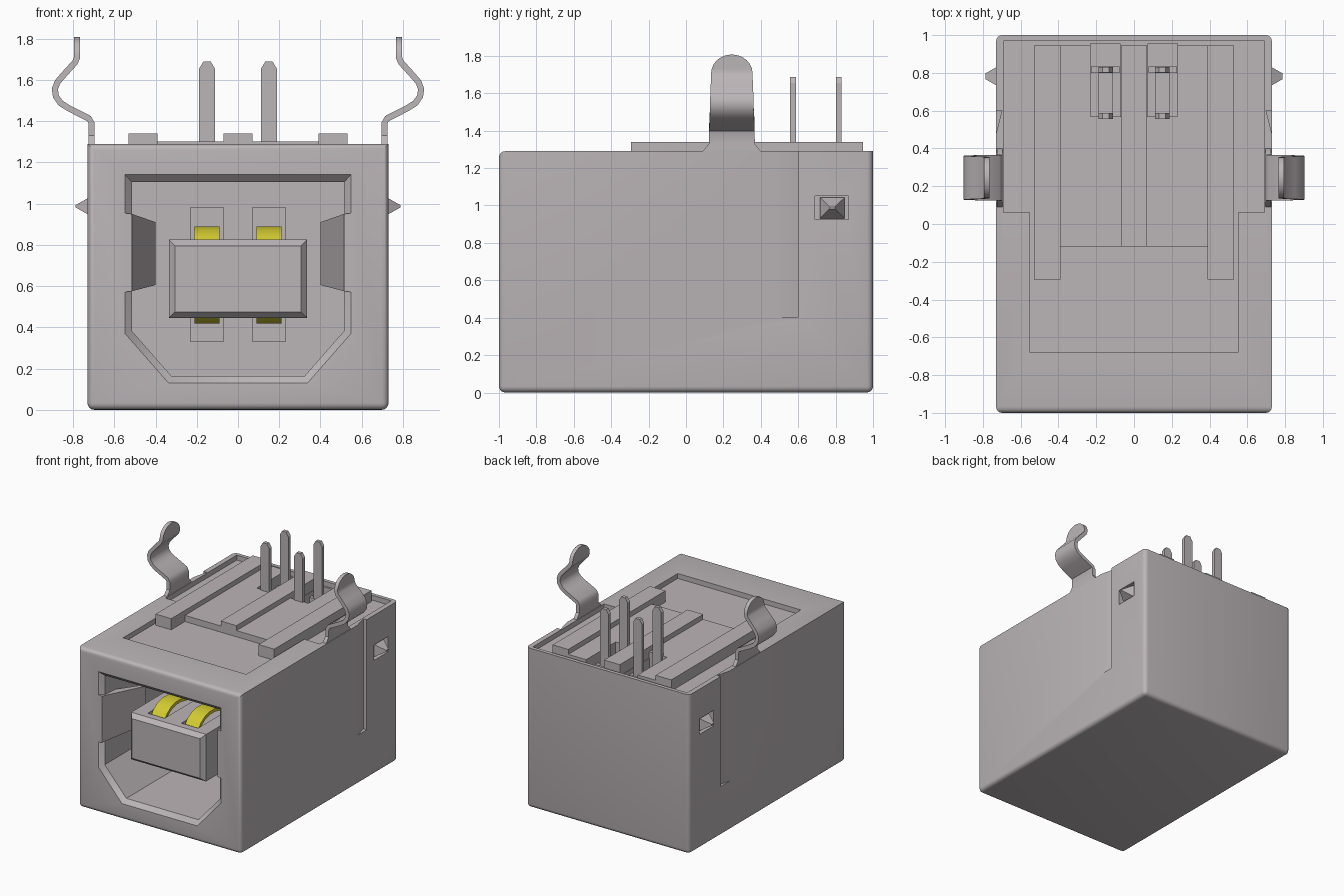
import bpy, bmesh, math
from mathutils import Vector

old = bpy.data.objects.get("Cube")
if old:
    bpy.data.objects.remove(old, do_unlink=True)


def material(name, rgb):
    m = bpy.data.materials.new(name)
    m.use_nodes = True
    m.diffuse_color = (*rgb, 1)
    m.node_tree.nodes["Principled BSDF"].inputs["Base Color"].default_value = (*rgb, 1)
    return m


GREY = material("warm grey", (0.50, 0.462, 0.478))
YELLOW = material("contact yellow", (0.64, 0.59, 0.03))


def finish(name, bm, mat=GREY, smooth=False):
    bmesh.ops.recalc_face_normals(bm, faces=bm.faces)
    me = bpy.data.meshes.new(name)
    bm.to_mesh(me)
    bm.free()
    me.materials.append(mat)
    ob = bpy.data.objects.new(name, me)
    bpy.context.collection.objects.link(ob)
    if smooth:
        soften(ob)
    return ob


def activate(ob):
    bpy.ops.object.select_all(action='DESELECT')
    ob.select_set(True)
    bpy.context.view_layer.objects.active = ob


def soften(ob):
    activate(ob)
    bpy.ops.object.shade_smooth_by_angle(angle=math.radians(35))


def loft(name, rings, mat=GREY, smooth=False):
    """Skin a closed solid through rings of equal point count."""
    bm = bmesh.new()
    vs = [[bm.verts.new(p) for p in r] for r in rings]
    n = len(rings[0])
    for a, b in zip(vs, vs[1:]):
        for i in range(n):
            bm.faces.new((a[i], a[(i + 1) % n], b[(i + 1) % n], b[i]))
    bm.faces.new(vs[0])
    bm.faces.new(vs[-1])
    return finish(name, bm, mat, smooth)


def rect_y(x0, x1, z0, z1, y):
    return [(x0, y, z0), (x1, y, z0), (x1, y, z1), (x0, y, z1)]


def box(name, x0, x1, y0, y1, z0, z1):
    return loft(name, [rect_y(x0, x1, z0, z1, y0), rect_y(x0, x1, z0, z1, y1)])


def cut(ob, cutter):
    cutter.hide_render = True
    activate(ob)
    m = ob.modifiers.new("cut", 'BOOLEAN')
    m.operation = 'DIFFERENCE'
    m.solver = 'EXACT'
    m.object = cutter
    bpy.ops.object.modifier_apply(modifier=m.name)
    bpy.data.objects.remove(cutter, do_unlink=True)


def ribbon(name, path, halves, thick, place, mat=GREY):
    """Strip along a 2D path; place(u, v, w) maps to 3D, w is across the strip."""
    rings = []
    for i, (p, h) in enumerate(zip(path, halves)):
        a = Vector(path[max(i - 1, 0)])
        b = Vector(path[min(i + 1, len(path) - 1)])
        t = (b - a).normalized()
        n = Vector((-t.y, t.x)) * thick / 2
        p = Vector(p)
        q, r = p + n, p - n
        rings.append([place(q.x, q.y, -h), place(q.x, q.y, h),
                      place(r.x, r.y, h), place(r.x, r.y, -h)])
    return loft(name, rings, mat, True)


# Housing with rounded bottom, corner and front edges
housing = box("housing", -0.73, 0.73, -1, 1, 0, 1.29)
bm = bmesh.new()
bm.from_mesh(housing.data)
edges = []
for e in bm.edges:
    a, b = (v.co for v in e.verts)
    low = a.z < 0.1 and b.z < 0.1
    upright = abs(a.z - b.z) > 1
    front_top = a.z > 1 and b.z > 1 and a.y < 0 and b.y < 0
    if low or upright or front_top:
        edges.append(e)
bmesh.ops.bevel(bm, geom=edges, offset=0.033, segments=4, profile=0.5, affect='EDGES')
bm.to_mesh(housing.data)
bm.free()


# Front socket: chamfered mouth leading into the cavity
def mouth(w, top, shoulder, bw, bottom, y):
    return [(-w, y, top), (-w, y, shoulder), (-bw, y, bottom),
            (bw, y, bottom), (w, y, shoulder), (w, y, top)]


outer = (0.548, 1.14, 0.37, 0.337, 0.13)
inner = (0.515, 1.105, 0.383, 0.322, 0.163)
cut(housing, loft("socket_cutter", [mouth(*outer, -1.05), mouth(*outer, -1.0),
                                    mouth(*inner, -0.965), mouth(*inner, 0.15)]))

# Open underside of the shell, leaving a U-shaped plate and thin rims
cut(housing, box("top_cutter_front", -0.55, 0.55, -0.68, 0.2, 1.25, 1.4))
cut(housing, box("top_cutter_rear", -0.69, 0.69, 0.06, 0.97, 1.25, 1.4))

for s in (-1, 1):
    # Contact recesses in the socket's rear wall
    cut(housing, box("wall_cutter", s * 0.15 - 0.08, s * 0.15 + 0.08, 0.1, 0.3, 0.33, 0.98))
    # Pin slots
    cut(housing, box("slot_cutter", s * 0.152 - 0.078, s * 0.152 + 0.078, 0.57, 0.955, 1.08, 1.4))
    # Window around each latch barb
    cut(housing, box("window_cutter", s * 0.755 - 0.075, s * 0.755 + 0.075,
                     0.69, 0.87, 0.925, 1.05))
    # Side panel tucks in ahead of the rear cover
    tri = [(0.70, 0.6), (0.75, 0.6), (0.75, 0.48), (0.73, 0.48)]
    cut(housing, loft("tuck_cutter", [[(s * x, y, z) for x, y in tri] for z in (0.4, 1.4)]))
soften(housing)

# Raised platform and ribs on the insulator
for s in (-1, 1):
    x0, x1 = sorted((s * 0.23, s * 0.395))
    box("platform_side", x0, x1, -0.12, 0.945, 1.22, 1.30)
    x0, x1 = sorted((s * 0.07, s * 0.23))
    box("platform_middle", x0, x1, -0.12, 0.57, 1.22, 1.30)
    x0, x1 = sorted((s * 0.39, s * 0.53))
    box("outer_rib", x0, x1, -0.295, 0.945, 1.22, 1.34)
box("centre_rib", -0.07, 0.07, -0.12, 0.945, 1.22, 1.34)

# Tongue with contact grooves
tongue = loft("tongue", [rect_y(-0.305, 0.305, 0.475, 0.795, -0.92),
                         rect_y(-0.335, 0.335, 0.445, 0.825, -0.885),
                         rect_y(-0.335, 0.335, 0.445, 0.825, 0.32)])
for s in (-1, 1):
    for z0, z1 in ((0.765, 0.9), (0.4, 0.505)):
        cut(tongue, box("groove_cutter", s * 0.15 - 0.075, s * 0.15 + 0.075,
                        -0.83, 0.14, z0, z1))

# Sprung contacts above and below the tongue
arc = [(-0.81, 0.775), (-0.77, 0.83), (-0.72, 0.862), (-0.66, 0.877), (-0.60, 0.877),
       (-0.52, 0.862), (-0.42, 0.83), (-0.28, 0.80), (0.14, 0.785)]
for s in (-1, 1):
    ribbon("upper_contact", arc, [0.061] * len(arc), 0.025,
           lambda u, v, w: (s * 0.15 + w, u, v), YELLOW)
    ribbon("lower_contact", arc, [0.061] * len(arc), 0.025,
           lambda u, v, w: (s * 0.15 + w, u, 1.308 - v), YELLOW)

# Bent board clips: profile in x and z, half width across y, rounded tip
clip = [(0.71, 1.22), (0.71, 1.29), (0.71, 1.33), (0.71, 1.39), (0.722, 1.412),
        (0.82, 1.462), (0.86, 1.487), (0.883, 1.52), (0.888, 1.555), (0.875, 1.59),
        (0.84, 1.63), (0.79, 1.685), (0.78, 1.71)]
widths = [0.16, 0.155, 0.123, 0.122, 0.121, 0.12, 0.118, 0.117, 0.116, 0.115, 0.113, 0.111, 0.11]
for k in range(1, 7):
    a = math.radians(14.5 * k)
    clip.append((0.78, 1.71 + 0.097 * math.sin(a)))
    widths.append(0.11 * math.cos(a))

for s in (-1, 1):
    ribbon("board_clip", clip, widths, 0.03, lambda u, v, w: (s * u, 0.245 + w, v))

    # Latch barb on the side
    rings = []
    for x, hy, hz in ((0.66, 0.068, 0.058), (0.70, 0.065, 0.055), (0.787, 0.015, 0.006)):
        rings.append([(s * x, 0.782 + a * hy, 0.987 + b * hz)
                      for a, b in ((-1, -1), (1, -1), (1, 1), (-1, 1))])
    loft("latch_barb", rings)

    # Spring tab folded into the socket
    front = [(0.56, -1.0), (0.515, -1.0), (0.40, -0.60), (0.425, -0.59), (0.56, -0.94)]
    tab = []
    for (x, y), z0, z1 in zip(front, (0.57, 0.575, 0.605, 0.605, 0.57),
                              (0.955, 0.95, 0.91, 0.91, 0.955)):
        tab.append(((s * x, y, z0), (s * x, y, z1)))
    loft("spring_tab", [[p[0] for p in tab], [p[1] for p in tab]])

    # Solder pins with chamfered tips and shoulders
    for y in (0.572, 0.817):
        pin = [(-0.038, 1.08), (0.038, 1.08), (0.038, 1.655), (0.018, 1.688),
               (-0.018, 1.688), (-0.038, 1.655)]
        loft("solder_pin", [[(s * 0.15 + x, y + d, z) for x, z in pin]
                            for d in (-0.015, 0.015)])
    box("pin_shoulder", s * 0.152 - 0.075, s * 0.152 + 0.075, 0.80, 0.834, 1.08, 1.22)
    box("pin_strip", s * 0.15 - 0.038, s * 0.15 + 0.038, 0.57, 0.80, 1.08, 1.14)
